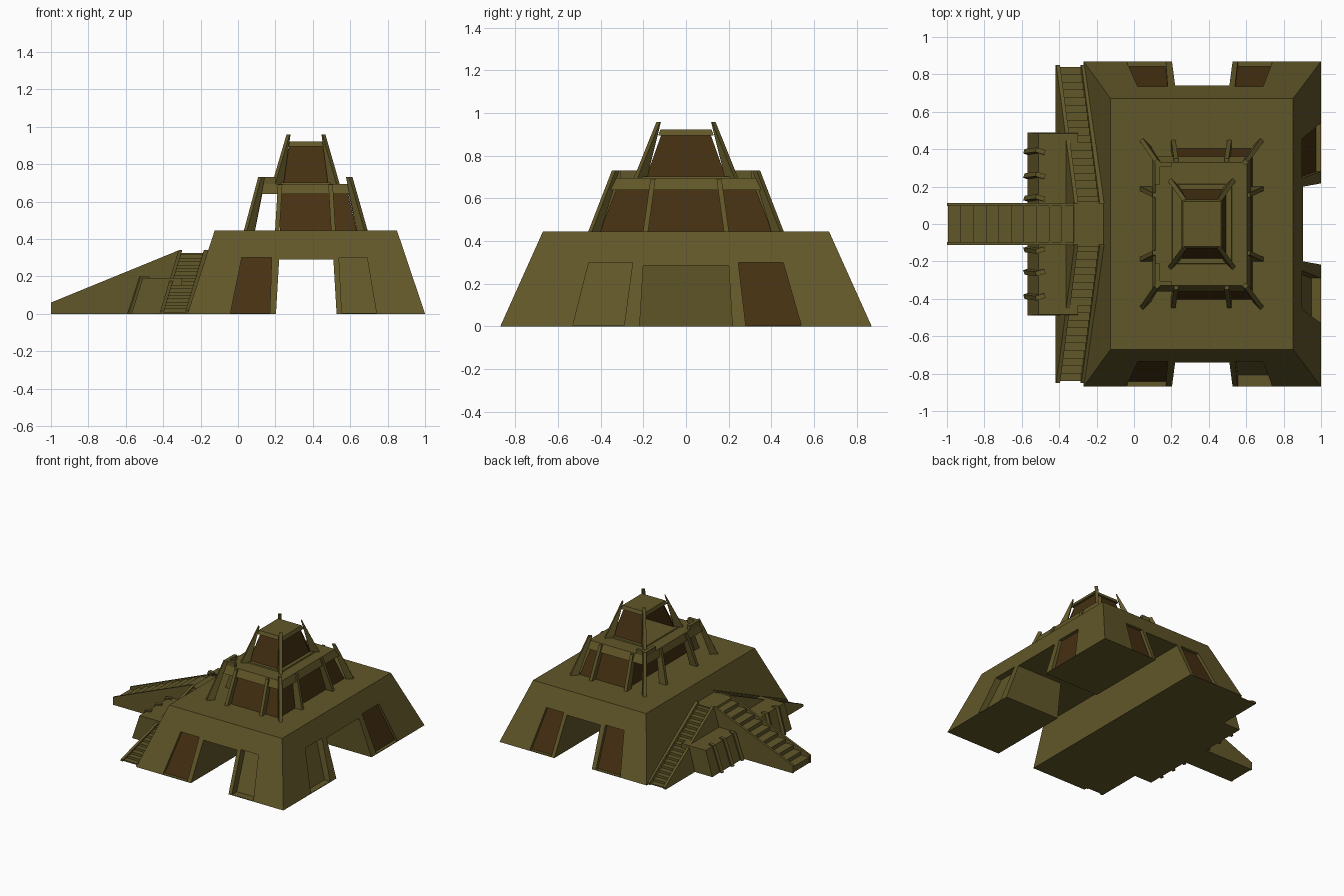
import bpy, math
from mathutils import Vector, Matrix

cube = bpy.data.objects.get("Cube")
if cube:
    bpy.data.objects.remove(cube, do_unlink=True)


def material(name, rgb):
    m = bpy.data.materials.new(name)
    m.use_nodes = True
    m.diffuse_color = (*rgb, 1)
    bsdf = m.node_tree.nodes["Principled BSDF"]
    bsdf.inputs["Base Color"].default_value = (*rgb, 1)
    bsdf.inputs["Roughness"].default_value = 0.9
    return m


OLIVE = material("olive stone", (0.12, 0.095, 0.022))
BROWN = material("dark brown panel", (0.06, 0.03, 0.006))


def mesh_object(name, verts, faces, mats=(OLIVE,)):
    me = bpy.data.meshes.new(name)
    me.from_pydata([tuple(v) for v in verts], [], faces)
    for m in mats:
        me.materials.append(m)
    ob = bpy.data.objects.new(name, me)
    bpy.context.scene.collection.objects.link(ob)
    # consistent outward normals
    import bmesh
    bm = bmesh.new()
    bm.from_mesh(me)
    bmesh.ops.recalc_face_normals(bm, faces=bm.faces)
    bm.to_mesh(me)
    bm.free()
    return ob


def loft(name, ring_a, ring_b, mats=(OLIVE,)):
    """Solid between two matching outlines; the last face caps ring_b."""
    n = len(ring_a)
    faces = [(i, (i + 1) % n, n + (i + 1) % n, n + i) for i in range(n)]
    faces += [tuple(reversed(range(n))), tuple(range(n, 2 * n))]
    return mesh_object(name, list(ring_a) + list(ring_b), faces, mats)


def rect(x0, x1, y0, y1, z):
    return [(x0, y0, z), (x1, y0, z), (x1, y1, z), (x0, y1, z)]


def frustum(name, bottom, top, mat=OLIVE):
    return loft(name, rect(*bottom), rect(*top), (mat,))


def box(name, x0, x1, y0, y1, z0, z1, mat=OLIVE):
    return frustum(name, (x0, x1, y0, y1, z0), (x0, x1, y0, y1, z1), mat)


def fin(name, low, high, angle, length0, length1, thick=0.024):
    """Leaning rib with a horizontal cross-section turned by angle."""
    turn = Matrix.Rotation(angle, 3, 'Z')

    def ring(p, l):
        return [Vector(p) + turn @ Vector((a * l / 2, b * thick / 2, 0))
                for a, b in ((-1, -1), (1, -1), (1, 1), (-1, 1))]
    return loft(name, ring(low, length0), ring(high, length1))


def cut(target, cutter):
    mod = target.modifiers.new("cut", 'BOOLEAN')
    mod.operation = 'DIFFERENCE'
    mod.solver = 'EXACT'
    mod.object = cutter
    bpy.context.view_layer.objects.active = target
    bpy.ops.object.modifier_apply(modifier=mod.name)
    bpy.data.objects.remove(cutter, do_unlink=True)


# Base block with crossing tunnels
base = frustum("base_block", (-0.27, 1.0, -0.87, 0.87, 0), (-0.125, 0.85, -0.67, 0.67, 0.445))
base.data.materials.append(BROWN)
cut(base, frustum("tunnel_cutter", (0.2, 0.53, -1, 1, -0.05), (0.22, 0.51, -1, 1, 0.29)))
cut(base, frustum("side_tunnel_cutter", (0.36, 1.1, -0.22, 0.22, -0.05), (0.36, 1.1, -0.2, 0.2, 0.285)))

# Recessed panels following the sloped faces
SIDES = {
    "front": lambda u, z, d: (u, -0.87 + 0.45 * z + d, z),
    "back": lambda u, z, d: (u, 0.87 - 0.45 * z - d, z),
    "right": lambda u, z, d: (1 - 0.337 * z - d, u, z),
}
PANELS = [  # side, bottom span, top span, depth, brown
    ("front", -0.04, 0.17, 0.02, 0.18, 0.025, True),
    ("front", 0.555, 0.74, 0.54, 0.69, 0.06, False),
    ("back", -0.04, 0.17, 0.02, 0.18, 0.025, True),
    ("back", 0.555, 0.74, 0.54, 0.69, 0.025, True),
    ("right", 0.28, 0.54, 0.245, 0.455, 0.025, True),
    ("right", -0.53, -0.29, -0.455, -0.25, 0.05, False),
]
for side, b0, b1, t0, t1, depth, brown in PANELS:
    place = SIDES[side]
    outline = ((b0, 0.004), (b1, 0.004), (t1, 0.3), (t0, 0.3))
    cutter = loft("panel_cutter", [place(u, z, -0.05) for u, z in outline],
                  [place(u, z, depth) for u, z in outline], (OLIVE, BROWN))
    cutter.data.polygons[-1].material_index = int(brown)
    cut(base, cutter)

# Middle tier: brown core, ring slab, leaning ribs
frustum("middle_core", (0.225, 0.635, -0.405, 0.405, 0.44), (0.225, 0.585, -0.32, 0.32, 0.66), BROWN)
frustum("middle_ring", (0.1, 0.625, -0.36, 0.36, 0.64), (0.115, 0.605, -0.33, 0.33, 0.695))
for s in (-1, 1):
    for x0, x1, a in ((0.06, 0.125, -1), (0.665, 0.595, 1)):
        fin("middle_corner_rib", (x0, s * 0.43, 0.44), (x1, s * 0.33, 0.73),
            a * s * math.pi / 4, 0.06, 0.025)
        fin("middle_side_rib", (x0, s * 0.19, 0.44), (x1 + a * 0.005, s * 0.155, 0.69), 0, 0.06, 0.04)
    for x0, x1 in ((0.21, 0.225), (0.51, 0.495)):
        fin("middle_front_rib", (x0, s * 0.42, 0.44), (x1, s * 0.33, 0.69), math.pi / 2, 0.06, 0.04)
    # parapet corners on the stair side
    ends = sorted((s * 0.21, s * 0.33))
    box("parapet_side", 0.113, 0.14, *ends, 0.69, 0.73)
    ends = sorted((s * 0.305, s * 0.33))
    box("parapet_end", 0.113, 0.2, *ends, 0.69, 0.73)

# Upper tier: roof, three brown walls, pointed ribs
frustum("upper_roof", (0.255, 0.475, -0.13, 0.13, 0.895), (0.262, 0.465, -0.12, 0.12, 0.922))
frustum("upper_curb", (0.2, 0.525, -0.215, 0.215, 0.69), (0.205, 0.52, -0.21, 0.21, 0.703))
for s in (-1, 1):
    low, high = sorted((s * 0.19, s * 0.18)), sorted((s * 0.115, s * 0.105))
    frustum("upper_wall", (0.225, 0.5, *low, 0.69), (0.275, 0.455, *high, 0.9), BROWN)
    for x0, x1, a in ((0.212, 0.27, -1), (0.513, 0.457, 1)):
        fin("upper_corner_rib", (x0, s * 0.215, 0.69), (x1, s * 0.128, 0.958),
            a * s * math.pi / 4, 0.065, 0.006)
frustum("upper_side_wall", (0.485, 0.495, -0.19, 0.19, 0.69), (0.445, 0.455, -0.115, 0.115, 0.9), BROWN)


# Stairs: stepped profile from (start, z0) to (end, z1)
def steps(start, end, z0, z1, count):
    pts = [(start, 0)]
    for i in range(count):
        z = z0 + (z1 - z0) * (i + 0.5) / count
        pts += [(start + (end - start) * i / count, z),
                (start + (end - start) * (i + 1) / count, z)]
    return pts + [(end, 0)]


def rail(start, end, z0, z1):
    return [(start, 0), (start, z0), (end, z1), (end, 0)]


def extrude(name, profile, a, b, place):
    return loft(name, [place(u, z, a) for u, z in profile], [place(u, z, b) for u, z in profile])


# Central stair and landing
def along_x(u, z, w):
    return (u, w, z)


extrude("main_stair", steps(-0.995, -0.32, 0.03, 0.325, 10), -0.1, 0.1, along_x)
for s in (-1, 1):
    extrude("main_stair_rail", rail(-1.0, -0.32, 0.06, 0.338), s * 0.095, s * 0.112, along_x)
frustum("landing", (-0.42, -0.2, -0.12, 0.12, 0), (-0.32, -0.12, -0.12, 0.12, 0.325))

# Side stairs leaning against the sloped wall
for s in (-1, 1):
    def along_y(u, z, w):
        return (w + 0.3 * z, s * u, z)

    extrude("side_stair", steps(0.84, 0.11, 0.0, 0.325, 18), -0.41, -0.24, along_y)
    extrude("side_stair_outer_rail", rail(0.85, 0.11, 0.015, 0.34), -0.42, -0.4, along_y)
    extrude("side_stair_inner_rail", rail(0.85, 0.11, 0.015, 0.34), -0.285, -0.262, along_y)

# Buttressed block beneath the landing
frustum("lower_block", (-0.57, -0.3, -0.49, 0.49, 0), (-0.51, -0.3, -0.485, 0.485, 0.19))
for s in (-1, 1):
    for y in (0.13, 0.25, 0.38):
        fin("block_buttress", (-0.56, s * y, 0), (-0.5, s * (y + 0.01), 0.2), -0.3 * s, 0.06, 0.05, 0.025)
